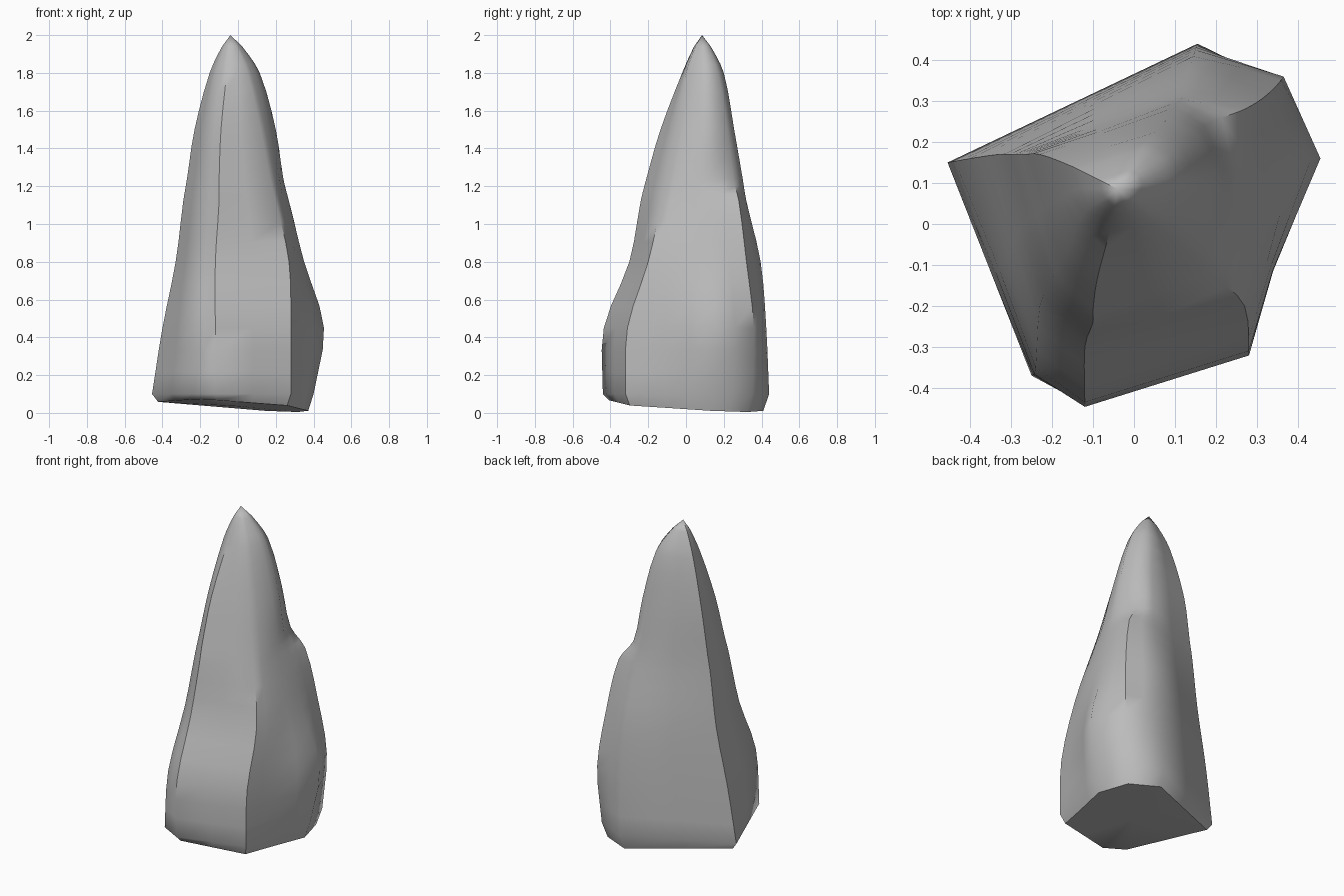
import bpy
import bmesh
import math
from mathutils import Vector

cube = bpy.data.objects.get("Cube")
if cube:
    bpy.data.objects.remove(cube, do_unlink=True)

# One flat grey stone material
stone = bpy.data.materials.new("grey stone")
stone.use_nodes = True
stone_colour = (0.5, 0.5, 0.5, 1)
stone.diffuse_color = stone_colour
stone.node_tree.nodes["Principled BSDF"].inputs["Base Color"].default_value = stone_colour

# Each ridge of the spire climbs through these heights, as x, y positions
HEIGHTS = [.1, .45, .8, 1.12, 1.24, 1.5, 1.8]
TIP = Vector((-.04, .085, 2))
RIDGES = {
    "left": [(-.455, .15), (-.4, .16), (-.33, .17), (-.29, .17), (-.27, .17), (-.23, .17), (-.15, .14)],
    "front_left": [(-.25, -.37), (-.24, -.35), (-.23, -.2), (-.2, -.14), (-.19, -.11), (-.16, -.06), (-.12, .03)],
    "front": [(-.12, -.44), (-.12, -.435), (-.12, -.3), (-.1, -.24), (-.1, -.21), (-.09, -.135), (-.06, -.02)],
    "front_right": [(.28, -.32), (.28, -.31), (.27, -.2), (.2, -.13), (.17, -.11), (.12, -.06), (.05, 0)],
    "right_hollow": [(.33, -.12), (.34, -.11), (.31, -.08), (.24, -.03), (.22, -.01), (.17, .02), (.09, .05)],
    "right": [(.4, .14), (.455, .16), (.35, .14), (.27, .13), (.24, .12), (.2, .12), (.115, .11)],
    "shoulder": [(.34, .35), (.365, .36), (.33, .32), (.27, .28), (.19, .25), (.15, .22), (.09, .17)],
    "back": [(.155, .44), (.15, .425), (.14, .395), (.12, .32), (.11, .3), (.08, .255), (.03, .2)],
}
STEPS_UP = 3
STEPS_AROUND = 2


def ridge_points(path):
    """Full ridge line: worn foot, listed corners, narrowing top."""
    points = [Vector((x, y, z)) for (x, y), z in zip(path, HEIGHTS)]
    foot = points[0] * .93
    foot.z = max(0, .04 - .06 * foot.x - .05 * foot.y)
    top = TIP.lerp(points[-1], .4)
    top.z = 1.94
    return [foot] + points + [top]


def smooth_line(points):
    """Gently curved line through the points, with the foot kept straight."""
    line = [points[0]]
    for i in range(1, len(points) - 1):
        start, end = points[i], points[i + 1]
        before = points[i - 1] if i > 1 else start
        after = points[i + 2] if i + 2 < len(points) else TIP
        span = end.z - start.z
        slope_in = (end - before) / (end.z - before.z) * span
        slope_out = (after - start) / (after.z - start.z) * span
        for step in range(STEPS_UP):
            t = step / STEPS_UP
            mid = start.lerp(end, t * t * (3 - 2 * t))
            mid += slope_in * t * (1 - t) ** 2 - slope_out * t * t * (1 - t)
            mid.z = start.z + span * t
            line.append(mid)
    return line + [points[-1]]


# Columns around the spire: ridges with faces spanning between them
lines = [smooth_line(ridge_points(path)) for path in RIDGES.values()]
columns = []
for i, line in enumerate(lines):
    following = lines[(i + 1) % len(lines)]
    for step in range(STEPS_AROUND):
        columns.append([a.lerp(b, step / STEPS_AROUND) for a, b in zip(line, following)])

# Skin the columns, then close the tip and the underside
bm = bmesh.new()
grid = [[bm.verts.new(p) for p in column] for column in columns]
tip = bm.verts.new(TIP)
base = bm.verts.new((0, 0, .035))
for i, column in enumerate(grid):
    beside = grid[(i + 1) % len(grid)]
    for j in range(len(column) - 1):
        bm.faces.new((column[j], beside[j], beside[j + 1], column[j + 1]))
    bm.faces.new((column[-1], beside[-1], tip))
    bm.faces.new((beside[0], column[0], base))
bmesh.ops.recalc_face_normals(bm, faces=bm.faces)

mesh = bpy.data.meshes.new("rock_spire")
bm.to_mesh(mesh)
bm.free()
mesh.materials.append(stone)
spire = bpy.data.objects.new("rock_spire", mesh)
bpy.context.collection.objects.link(spire)

# Soft shading on the stone, crisp edge around the foot
bpy.ops.object.select_all(action="DESELECT")
spire.select_set(True)
bpy.context.view_layer.objects.active = spire
bpy.ops.object.shade_smooth_by_angle(angle=math.radians(50))
